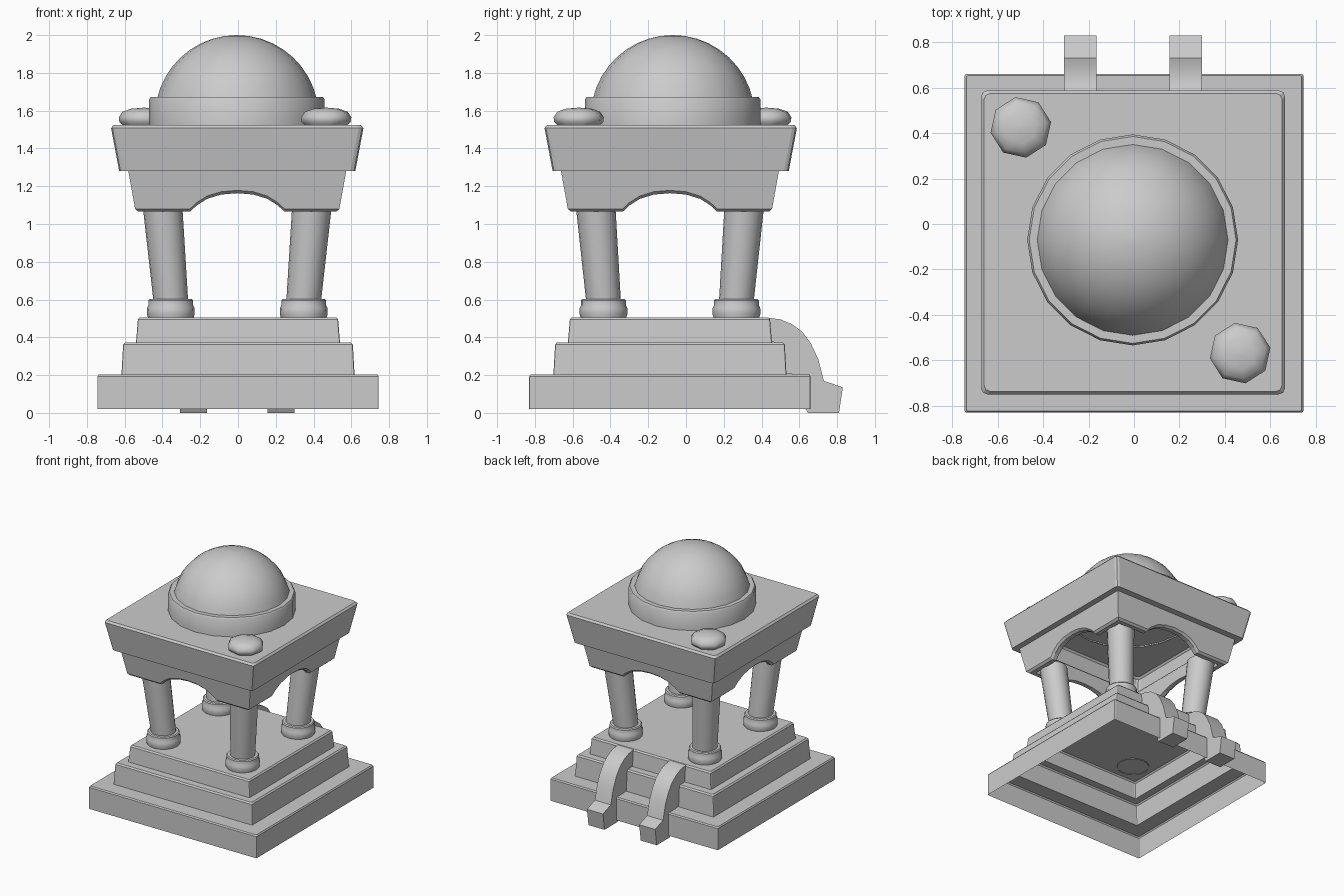
import bpy, bmesh
from math import sin, cos, pi, radians, asin
from mathutils import Vector

if "Cube" in bpy.data.objects:
    bpy.data.objects.remove(bpy.data.objects["Cube"])


def finish(name, bm, smooth=None):
    bmesh.ops.recalc_face_normals(bm, faces=bm.faces)
    me = bpy.data.meshes.new(name)
    bm.to_mesh(me)
    bm.free()
    ob = bpy.data.objects.new(name, me)
    bpy.context.collection.objects.link(ob)
    if smooth:
        bpy.ops.object.select_all(action='DESELECT')
        ob.select_set(True)
        bpy.context.view_layer.objects.active = ob
        bpy.ops.object.shade_smooth_by_angle(angle=radians(smooth))
    return ob


def loft(name, loops, cap=True, smooth=None):
    """Bridge a stack of closed point loops; optionally cap the last one."""
    bm = bmesh.new()
    rows = [[bm.verts.new(p) for p in loop] for loop in loops]
    n = len(rows[0])
    for a, b in zip(rows, rows[1:]):
        for i in range(n):
            j = (i + 1) % n
            bm.faces.new((a[i], a[j], b[j], b[i]))
    if cap:
        bm.faces.new(rows[-1])
    return finish(name, bm, smooth)


def circle(cx, cy, r, z, n, turn=0.0):
    return [(cx + r * cos(turn + 2 * pi * i / n),
             cy + r * sin(turn + 2 * pi * i / n), z) for i in range(n)]


def square(cx, cy, h, z, r=0.015):
    """Square loop with slightly rounded corners."""
    pts = []
    for q, (sx, sy) in enumerate([(1, 1), (-1, 1), (-1, -1), (1, -1)]):
        for k in range(3):
            a = q * pi / 2 + k * pi / 4
            pts.append((cx + sx * (h - r) + r * cos(a),
                        cy + sy * (h - r) + r * sin(a), z))
    return pts


CX, CY = -0.004, -0.085

# Stepped base, an open shell underneath
steps = [(0.745, 0.02), (0.745, 0.193), (0.738, 0.203),
         (0.617, 0.203), (0.608, 0.362), (0.598, 0.373),
         (0.540, 0.373), (0.530, 0.495), (0.520, 0.506)]
loft("stepped_base", [square(0, CY, h, z, 0.008) for h, z in steps])

# Four outward-leaning columns with ringed feet
foot = [(0.120, 0.50), (0.127, 0.525), (0.126, 0.555), (0.119, 0.568),
        (0.119, 0.595), (0.112, 0.602), (0.08, 0.602)]
for sx in (-1, 1):
    for sy in (-1, 1):
        x0, y0 = CX + sx * 0.352, CY + sy * 0.352
        x1, y1 = CX + sx * 0.396, CY + sy * 0.394
        loft("column_foot", [circle(x0, y0, r, z, 16) for r, z in foot], True, 35)
        loft("column_shaft", [circle(x0, y0, 0.092, 0.595, 16),
                              circle(x1, y1, 0.105, 1.10, 16)], True, 35)

# Arched lintel: the same arch outline repeated on four sides
half = [(-0.25, 1.065), (-0.215, 1.098), (-0.16, 1.133), (-0.085, 1.156)]
arch = half + [(0, 1.163)] + [(-u, z) for u, z in reversed(half)]


def lintel_loop(inset, dz, top=None):
    pts = []
    for q in range(4):
        a = q * pi / 2
        for u, z in [(None, 1.065)] + arch:
            z = top if top else z + dz
            h = 0.538 + (z - 1.065) * 0.18 - inset
            u = -h if u is None else u
            pts.append((CX + u * cos(a) + h * sin(a),
                        CY + u * sin(a) - h * cos(a), z))
    return pts


loft("arched_lintel", [lintel_loop(0, 0, 1.285), lintel_loop(0, 0.015),
                       lintel_loop(0.015, 0), lintel_loop(0.05, 0),
                       lintel_loop(0.05, 0, 1.285)], False)

# Flared cornice with flat roof, hollow below
cornice = [(0.525, 1.28), (0.625, 1.28), (0.668, 1.508), (0.655, 1.523)]
loft("cornice_roof", [square(CX, CY + 0.004, h, z, 0.025) for h, z in cornice])

# Drum and dome
DX, DY = -0.006, -0.07
drum = [(0.464, 1.512), (0.464, 1.66), (0.455, 1.673), (0.41, 1.673)]
loft("drum", [circle(DX, DY, r, z, 20) for r, z in drum], False, 35)
R, ZC = 0.434, 1.566
a0 = asin((1.66 - ZC) / R)
dome = [(R * cos(a), ZC + R * sin(a))
        for a in [a0 + (pi / 2 - a0) * k / 9 for k in range(9)]]
dome.append((0.002, 2.0))
loft("dome", [circle(DX, DY, r, z, 20) for r, z in dome], True, 40)

# Two low-poly roof knobs on opposite corners
knob = [(0.105, 1.515), (0.132, 1.54), (0.135, 1.565), (0.115, 1.594),
        (0.07, 1.610), (0.002, 1.616)]
for x, y in [(-0.498, 0.425), (0.467, -0.568)]:
    loft("roof_knob", [circle(x, y, r, z, 8, radians(10)) for r, z in knob], True, 50)

# Two curved ramps down the back steps
ramp = [(0.44, 0.503), (0.50, 0.495), (0.56, 0.47), (0.615, 0.43), (0.66, 0.37),
        (0.70, 0.285), (0.73, 0.17), (0.83, 0.135), (0.81, 0.0), (0.645, 0.0),
        (0.63, 0.025), (0.65, 0.195), (0.53, 0.208), (0.52, 0.365), (0.44, 0.378)]
for x in (-0.236, 0.228):
    bm = bmesh.new()
    f = bm.faces.new([bm.verts.new((x - 0.071, y, z)) for y, z in ramp])
    ext = bmesh.ops.extrude_face_region(bm, geom=[f], use_keep_orig=True)
    bmesh.ops.translate(bm, vec=Vector((0.142, 0, 0)),
                        verts=[v for v in ext["geom"] if isinstance(v, bmesh.types.BMVert)])
    finish("back_ramp", bm, 25)
